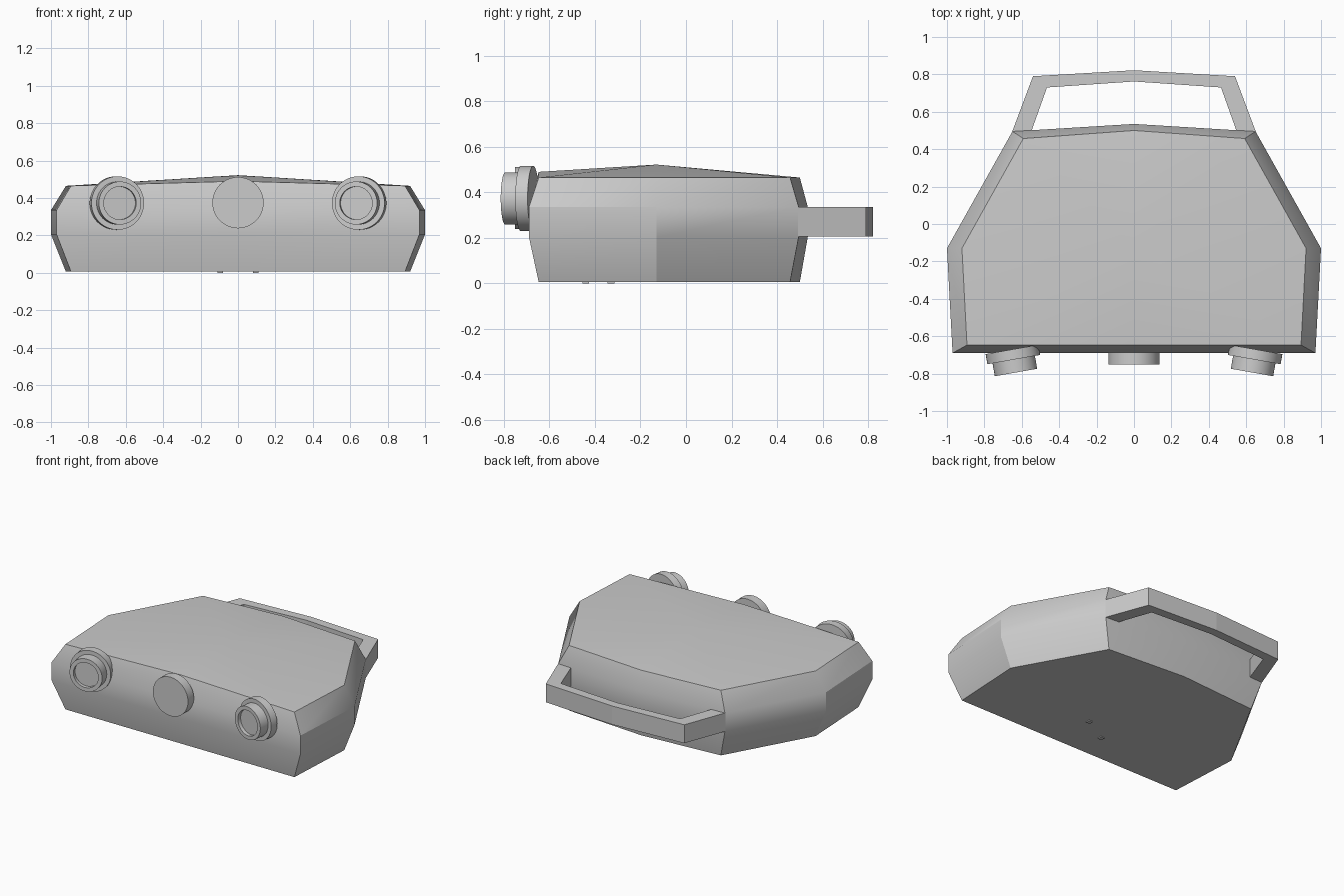
import bpy, bmesh, math
from mathutils import Matrix, Vector

cube = bpy.data.objects.get("Cube")
if cube:
    bpy.data.objects.remove(cube, do_unlink=True)

grey = bpy.data.materials.new("plain grey")
grey.use_nodes = True
colour = (0.6, 0.6, 0.6, 1)
grey.diffuse_color = colour
grey.node_tree.nodes["Principled BSDF"].inputs["Base Color"].default_value = colour


def finish(name, bm, smooth=True):
    bmesh.ops.recalc_face_normals(bm, faces=bm.faces[:])
    mesh = bpy.data.meshes.new(name)
    bm.to_mesh(mesh)
    bm.free()
    mesh.materials.append(grey)
    obj = bpy.data.objects.new(name, mesh)
    bpy.context.collection.objects.link(obj)
    if smooth:
        bpy.ops.object.select_all(action="DESELECT")
        obj.select_set(True)
        bpy.context.view_layer.objects.active = obj
        bpy.ops.object.shade_smooth_by_angle(angle=math.radians(30))
    return obj


def bridge(bm, a, b, closed=True):
    n = len(a)
    for i in range(n if closed else n - 1):
        j = (i + 1) % n
        bm.faces.new((a[i], a[j], b[j], b[i]))


def mirrored(half):
    """Close a half outline running from the front centre to the back centre."""
    return half + [(-x, y) for x, y in half[-2:0:-1]]


# Body: stacked outlines, tapered above and below, with a shallow peaked roof
wide = mirrored([(0, -0.69), (0.97, -0.69), (1, -0.13), (0.65, 0.495), (0, 0.535)])
narrow = mirrored([(0, -0.647), (0.893, -0.647), (0.92, -0.13), (0.592, 0.457), (0, 0.5)])
bm = bmesh.new()
rings = [[bm.verts.new((x, y, z)) for x, y in outline]
         for outline, z in ((narrow, 0.006), (wide, 0.205), (wide, 0.335), (narrow, 0.465))]
for low, high in zip(rings, rings[1:]):
    bridge(bm, low, high)
bm.faces.new(rings[0])
roof = rings[-1]
roof[0].co.z = 0.49
peak = bm.verts.new((0, -0.13, 0.522))
for i, v in enumerate(roof):
    bm.faces.new((v, roof[(i + 1) % len(roof)], peak))
finish("body", bm)

# Rear handle: flat bar bent around the back
outer = [(0.66, 0.47), (0.54, 0.79), (0, 0.822)]
inner = [(0.565, 0.45), (0.465, 0.73), (0, 0.762)]
outer += [(-x, y) for x, y in outer[-2::-1]]
inner += [(-x, y) for x, y in inner[-2::-1]]
bm = bmesh.new()
lines = [[bm.verts.new((x, y, z)) for x, y in pts]
         for pts, z in ((outer, 0.205), (outer, 0.335), (inner, 0.335), (inner, 0.205))]
for i in range(4):
    bridge(bm, lines[i], lines[(i + 1) % 4], closed=False)
for end in (0, -1):
    bm.faces.new([line[end] for line in lines])
finish("rear_handle", bm, smooth=False)


def turned(name, profile, location, turn=0, sides=48):
    """Revolve (radius, forward distance) steps around an axis facing the front."""
    bm = bmesh.new()
    place = Matrix.Translation(location) @ Matrix.Rotation(turn, 4, "Z")
    loops = []
    for r, d in profile:
        angles = [2 * math.pi * k / sides for k in range(sides)]
        loops.append([bm.verts.new(place @ Vector((r * math.cos(a), -d, r * math.sin(a))))
                      for a in angles])
    for a, b in zip(loops, loops[1:]):
        bridge(bm, a, b)
    bm.faces.new(loops[0])
    bm.faces.new(loops[-1])
    return finish(name, bm)


# Front fittings: plain central disc and two toed-in stepped lamps
turned("centre_disc", [(0.137, 0), (0.137, 0.065)], (0, -0.687, 0.375))
lamp = [(0.143, -0.055), (0.143, 0), (0.115, 0), (0.115, 0.07), (0.088, 0.07), (0.088, 0.045)]
for side, name in ((1, "left_lamp"), (-1, "right_lamp")):
    turned(name, lamp, (side * 0.643, -0.725, 0.373), -side * math.radians(10))

# Tiny pads under the body
for i, (x, y) in enumerate(((0.095, -0.33), (-0.095, -0.44))):
    bm = bmesh.new()
    bmesh.ops.create_cube(bm, size=1, matrix=Matrix.Translation((x, y, 0.004))
                          @ Matrix.Diagonal((0.03, 0.03, 0.008, 1)))
    finish("underside_pad_%d" % (i + 1), bm, smooth=False)
